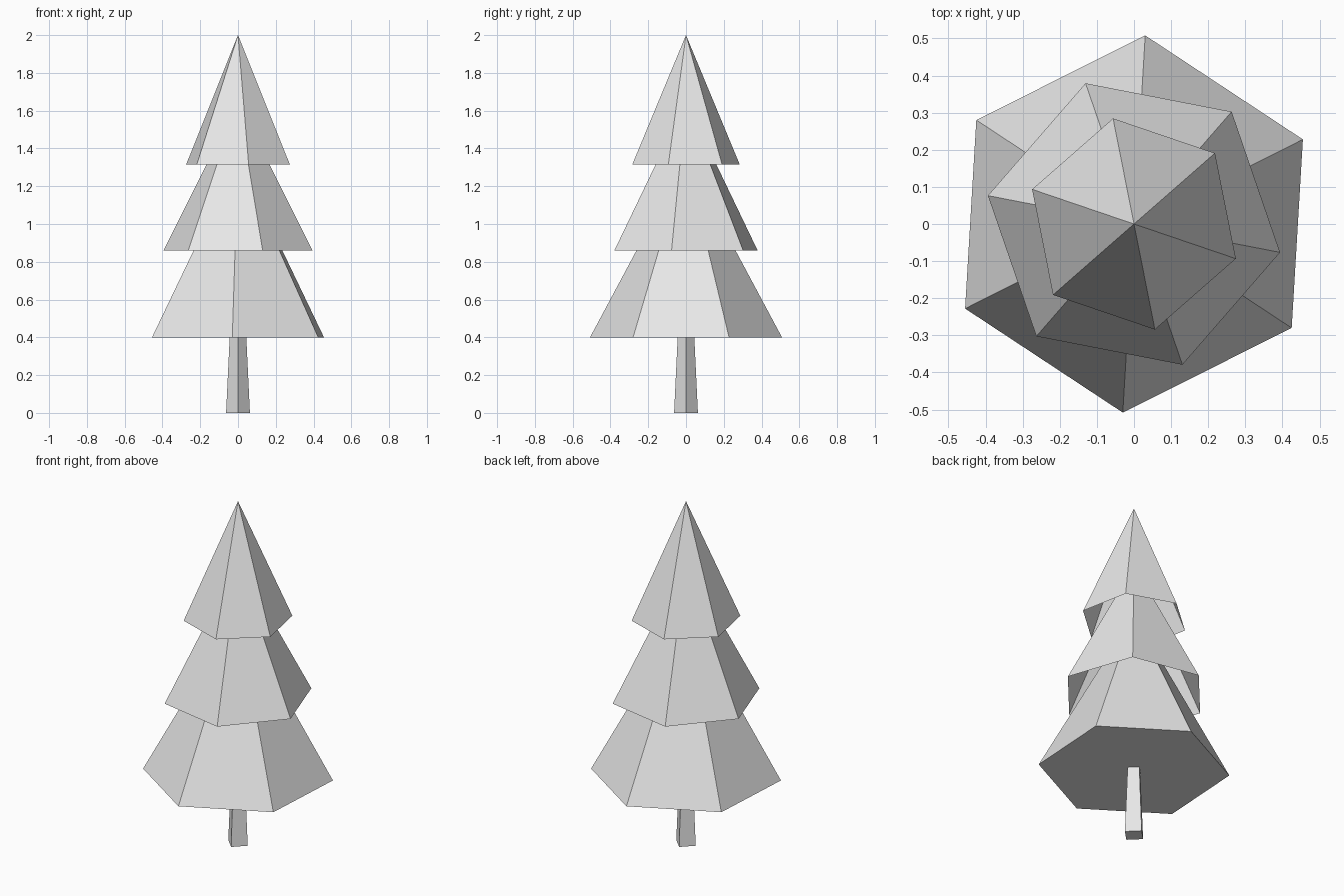
import bpy, bmesh, math

if "Cube" in bpy.data.objects:
    bpy.data.objects.remove(bpy.data.objects["Cube"])

grey = bpy.data.materials.new("light_grey")
grey.diffuse_color = (0.8, 0.8, 0.8, 1)
grey.use_nodes = True
grey.node_tree.nodes["Principled BSDF"].inputs["Base Color"].default_value = grey.diffuse_color


def tapered(name, sides, z0, r0, z1, r1, turn, capped):
    """Low-poly cone or tapered post; r1 = 0 gives a pointed tip."""
    bm = bmesh.new()
    angles = [math.radians(turn) + i * math.tau / sides for i in range(sides)]

    def ring(r, z):
        return [bm.verts.new((r * math.cos(a), r * math.sin(a), z)) for a in angles]

    low = ring(r0, z0)
    high = ring(r1, z1) if r1 else [bm.verts.new((0, 0, z1))]
    for i in range(sides):
        j = (i + 1) % sides
        upper = [high[j], high[i]] if r1 else high
        bm.faces.new([low[i], low[j]] + upper)
    if capped:
        bm.faces.new(low[::-1])
    mesh = bpy.data.meshes.new(name)
    bm.to_mesh(mesh)
    bm.free()
    mesh.materials.append(grey)
    obj = bpy.data.objects.new(name, mesh)
    bpy.context.collection.objects.link(obj)


# Square trunk, corners towards the axes
tapered("trunk", 4, 0, 0.063, 0.4, 0.044, 0, True)

# Three six-sided foliage tiers; the upper two are open underneath
tapered("lower_foliage", 6, 0.40, 0.509, 1.35, 0, 86.6, True)
tapered("middle_foliage", 6, 0.86, 0.401, 1.65, 0, 49.0, False)
tapered("top_foliage", 6, 1.315, 0.290, 2.0, 0, 41.2, False)
